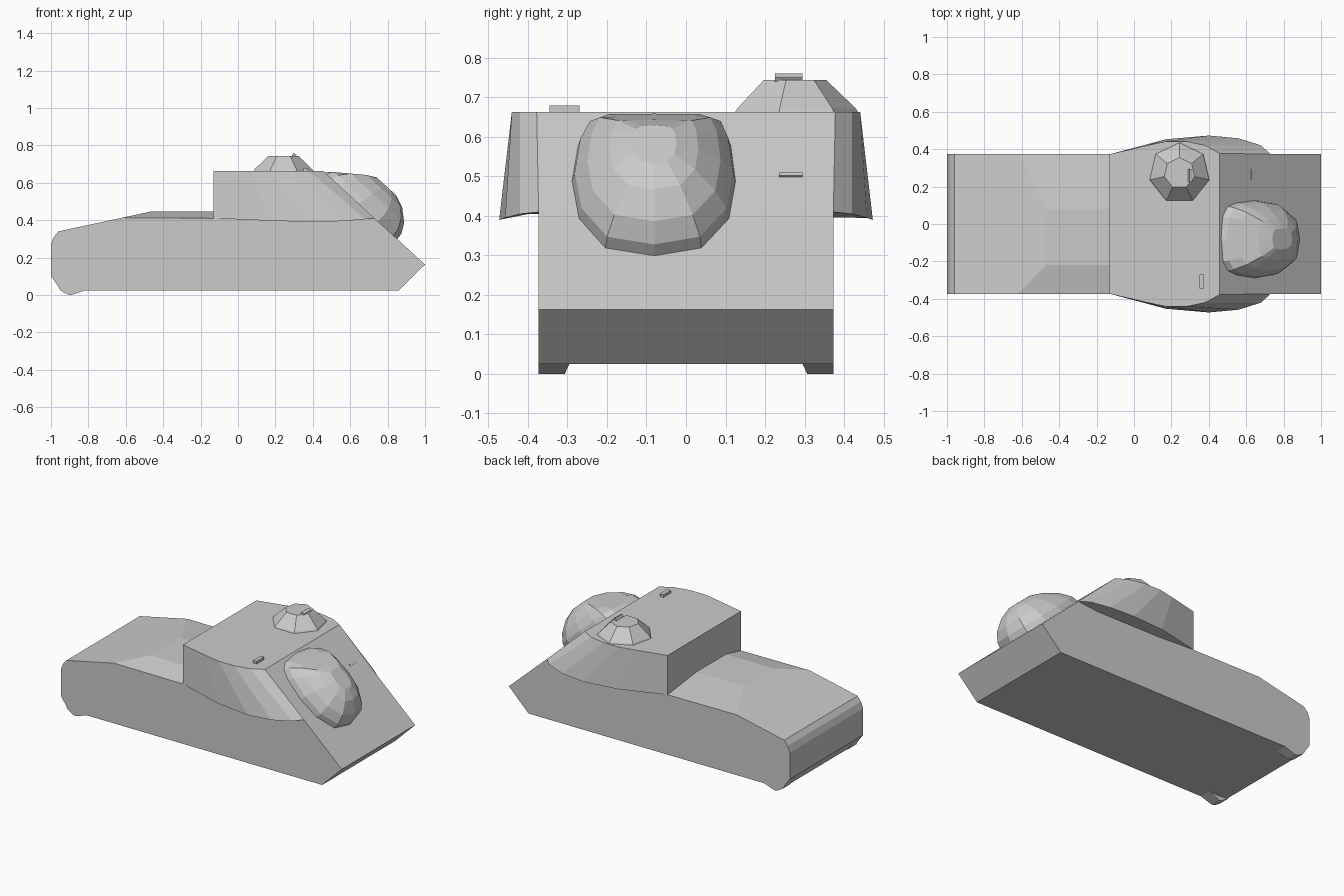
import bpy
import math
from mathutils import Vector

if "Cube" in bpy.data.objects:
    bpy.data.objects.remove(bpy.data.objects["Cube"])

W = 0.373  # hull half width


def make(name, verts, faces):
    mesh = bpy.data.meshes.new(name)
    mesh.from_pydata([tuple(v) for v in verts], [], faces)
    obj = bpy.data.objects.new(name, mesh)
    bpy.context.collection.objects.link(obj)
    # consistent outward normals
    import bmesh
    bm = bmesh.new()
    bm.from_mesh(mesh)
    bmesh.ops.recalc_face_normals(bm, faces=bm.faces)
    bm.to_mesh(mesh)
    bm.free()
    return obj


def loft(name, rings):
    n = len(rings[0])
    verts = [v for r in rings for v in r]
    faces = [(k * n + i, k * n + (i + 1) % n, (k + 1) * n + (i + 1) % n, (k + 1) * n + i)
             for k in range(len(rings) - 1) for i in range(n)]
    faces += [tuple(range(n)), tuple(range((len(rings) - 1) * n, len(rings) * n))]
    return make(name, verts, faces)


def box(name, loc, size, tilt=0):
    bpy.ops.mesh.primitive_cube_add(size=1, location=loc, rotation=(0, tilt, 0))
    obj = bpy.context.object
    obj.name = name
    obj.scale = size
    return obj


# Lower hull: side profile extruded across the width
profile = [(-1, .1), (-1, .27), (-.985, .31), (-.96, .34), (-.62, .413), (-.13, .41),
           (.73, .41), (1, .163), (.86, .025), (-.945, .025)]
loft("hull", [[(x, y, z) for x, z in profile] for y in (-W, W)])

# Raised engine deck
make("engine_deck",
     [(-.62, -W, .413), (-.13, -W, .41), (-.13, W, .41), (-.62, W, .413),
      (-.47, -.22, .445), (-.13, -.22, .445), (-.13, .08, .445), (-.47, .08, .445)],
     [(0, 1, 2, 3), (4, 5, 6, 7), (0, 1, 5, 4), (2, 3, 7, 6), (3, 0, 4, 7), (1, 2, 6, 5)])

# Casemate: bulged side outlines, mirrored, lofted from bottom to roof
low = [(-.13, W, .41), (.17, .453, .397), (.4, .473, .39), (.56, .458, .395),
       (.68, .42, .405), (.73, W, .41)]
high = [(-.13, W, .663), (.07, .42, .663), (.17, .441, .663), (.28, .441, .663),
        (.38, .42, .663), (.457, .378, .663)]
loft("casemate", [h + [(x, -y, z) for x, y, z in reversed(h)] for h in (low, high)])

# Gun mantlet: faceted dome rising from the sloped front plate
outline = [(-.08, .66), (.04, .65), (.095, .625), (.115, .58), (.127, .49), (.11, .395),
           (.04, .32), (-.08, .30), (-.205, .32), (-.272, .395), (-.29, .49),
           (-.275, .58), (-.25, .625), (-.2, .65)]
down = Vector((.737, 0, -.676))
normal = Vector((.676, 0, .737))
top = Vector((.457, 0, .663))
rings = []
for f, h in ((1, -.01), (.96, .035), (.81, .088), (.54, .14), (.27, .167)):
    ring = []
    for y, z in outline:
        s = .265 + ((.663 - z) / .676 - .265) * f + .22 * max(h, 0)
        p = top + down * s + normal * h
        p.y = -.08 + (y + .08) * f
        p.z = min(p.z, .662 - max(0, p.x - .46) * .09)
        ring.append(p)
    rings.append(ring)
loft("gun_mantlet", rings)

# Commander's cupola: seven-sided frustum with a low cap
cx, cy = .243, .272


def heptagon(r, z):
    return [(cx + r * math.sin(i * math.tau / 7), cy + r * math.cos(i * math.tau / 7), z)
            for i in range(7)]


loft("cupola", [heptagon(.165, .66), heptagon(.158, .672), heptagon(.083, .744)])

# Periscopes and front vision slit
box("cupola_periscope", (.298, .26, .742), (.02, .07, .03), .5)
box("roof_periscope", (.362, -.307, .669), (.026, .076, .022))
box("vision_slit", (.63, .265, .503), (.012, .06, .008), math.atan2(.676, .737))

# Rear feet under each side plate
foot = [(-.995, .1), (-.95, .025), (-.91, .002), (-.89, 0), (-.815, .025), (-.85, .1)]
for side, name in ((-1, "rear_foot_right"), (1, "rear_foot_left")):
    loft(name, [[(x, side * (W if outer else (.307 if z < .02 else .295)), z)
                 for x, z in foot] for outer in (True, False)])
